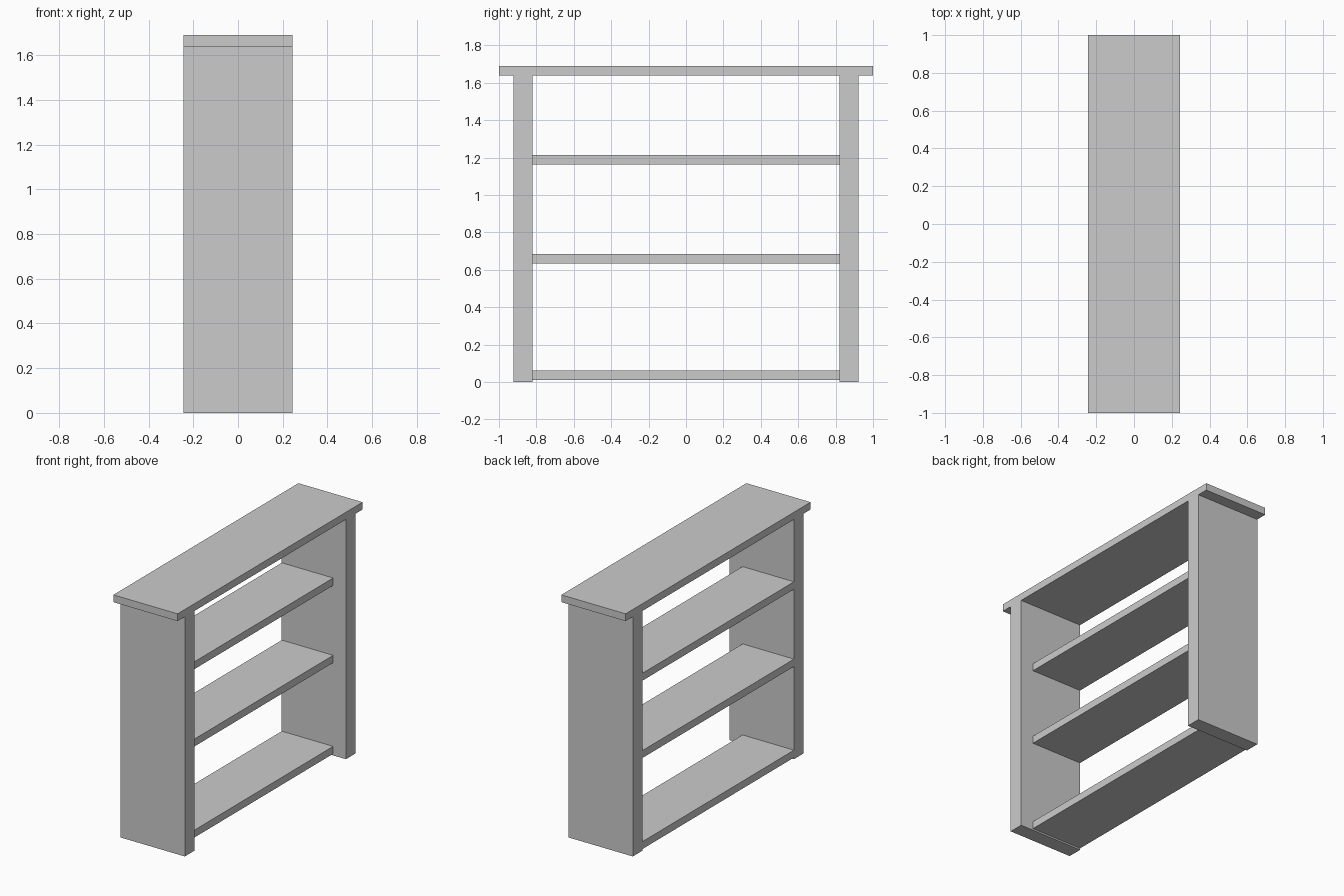
import bpy

if "Cube" in bpy.data.objects:
    bpy.data.objects.remove(bpy.data.objects["Cube"])

DEPTH = 0.243      # half depth along x
INNER, OUTER = 0.82, 0.922


def box(name, lo, hi):
    """Axis-aligned board between two corners."""
    centre = [(a + b) / 2 for a, b in zip(lo, hi)]
    bpy.ops.mesh.primitive_cube_add(size=1, location=centre)
    ob = bpy.context.object
    ob.name = name
    ob.scale = [b - a for a, b in zip(lo, hi)]
    bpy.ops.object.transform_apply(location=False, rotation=False, scale=True)
    return ob


# Overhanging top board
box("top_board", (-DEPTH, -1, 1.64), (DEPTH, 1, 1.69))

# Side panels
box("left_side_panel", (-DEPTH, -OUTER, 0), (DEPTH, -INNER, 1.64))
box("right_side_panel", (-DEPTH, INNER, 0), (DEPTH, OUTER, 1.64))

# Shelves: flush on the -x side, set back on the +x side
for name, z in (("bottom_shelf", 0.011), ("middle_shelf", 0.634), ("upper_shelf", 1.163)):
    box(name, (-DEPTH, -INNER, z), (0.146, INNER, z + 0.051))
